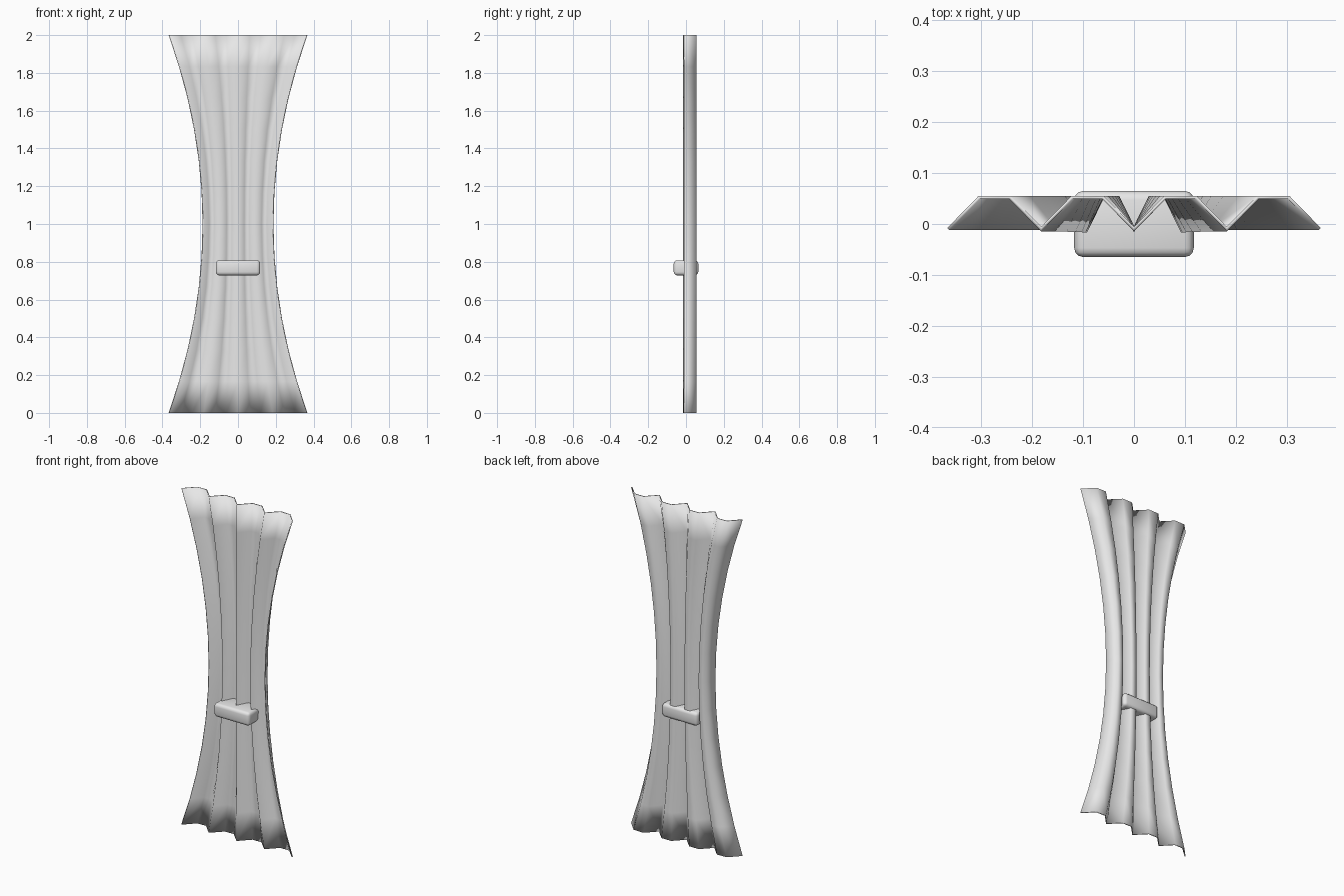
import bpy
import bmesh

cube = bpy.data.objects.get("Cube")
if cube:
    bpy.data.objects.remove(cube)

PLEATS, ROWS, HEIGHT = 4, 12, 2.0
EDGE, WAIST = 0.365, 0.185          # half widths at the ends and the middle
FRONT, BACK = -0.01, 0.052          # depth of the folds

grey = bpy.data.materials.new("light_grey")
grey.use_nodes = True
grey.diffuse_color = (0.8, 0.8, 0.8, 1)
grey.node_tree.nodes["Principled BSDF"].inputs["Base Color"].default_value = grey.diffuse_color


def add_object(name, bm):
    """Turn a bmesh into a smooth shaded grey object."""
    for face in bm.faces:
        face.smooth = True
    mesh = bpy.data.meshes.new(name)
    bm.to_mesh(mesh)
    bm.free()
    mesh.materials.append(grey)
    obj = bpy.data.objects.new(name, mesh)
    bpy.context.collection.objects.link(obj)
    return obj


# Pleated curtain: trapezoid folds gathered towards the waist
bm = bmesh.new()
columns = PLEATS * 3
rows = []
for r in range(ROWS + 1):
    t = 2 * r / ROWS - 1
    half = WAIST + (EDGE - WAIST) * t * t
    rows.append([bm.verts.new((half * (2 * c / columns - 1),
                               FRONT if c % 3 == 0 else BACK,
                               HEIGHT * r / ROWS)) for c in range(columns + 1)])
for low, high in zip(rows, rows[1:]):
    for c in range(columns):
        bm.faces.new((low[c], low[c + 1], high[c + 1], high[c]))
curtain = add_object("curtain", bm)
cloth = curtain.modifiers.new("cloth_thickness", "SOLIDIFY")
cloth.thickness = 0.006
cloth.offset = 0
cloth.use_even_offset = True

# Rounded tie band around the folds
bm = bmesh.new()
bmesh.ops.create_cube(bm, size=1)
bmesh.ops.scale(bm, vec=(0.235, 0.13, 0.08), verts=bm.verts)
bmesh.ops.translate(bm, vec=(0, 0, 0.768), verts=bm.verts)
bmesh.ops.bevel(bm, geom=bm.edges[:], offset=0.018, segments=3,
                profile=0.5, affect="EDGES")
add_object("tie_band", bm)
